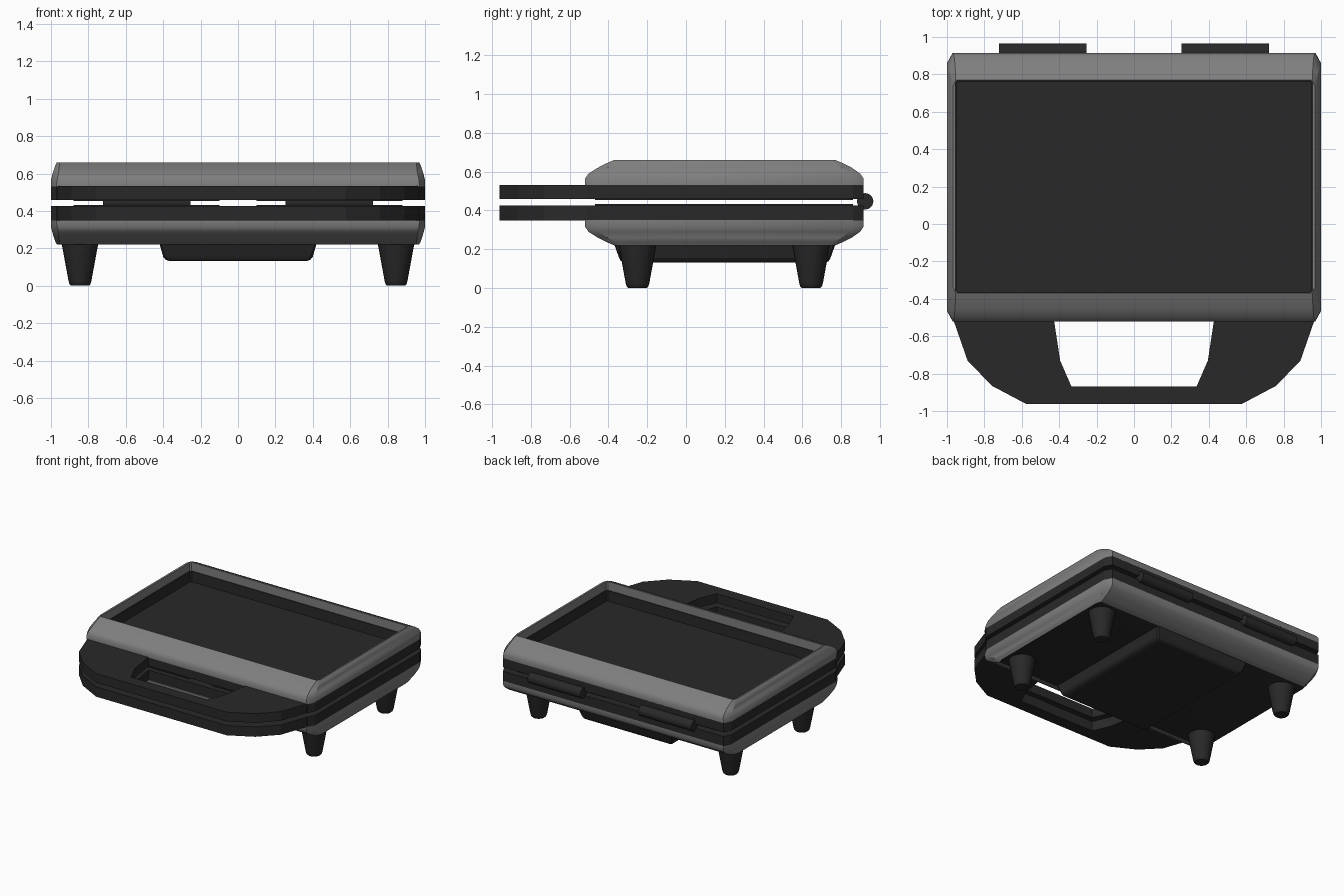
import bpy, bmesh, math

if "Cube" in bpy.data.objects:
    bpy.data.objects.remove(bpy.data.objects["Cube"], do_unlink=True)


def material(name, v):
    m = bpy.data.materials.new(name)
    m.use_nodes = True
    m.diffuse_color = (v, v, v, 1)
    bsdf = m.node_tree.nodes["Principled BSDF"]
    bsdf.inputs["Base Color"].default_value = (v, v, v, 1)
    bsdf.inputs["Roughness"].default_value = 0.6
    return m


GREY = material("shell grey", 0.21)
DARK = material("charcoal plastic", 0.022)


def finish(name, bm, mats, smooth=None):
    bmesh.ops.recalc_face_normals(bm, faces=bm.faces[:])
    me = bpy.data.meshes.new(name)
    bm.to_mesh(me)
    bm.free()
    for m in mats:
        me.materials.append(m)
    ob = bpy.data.objects.new(name, me)
    bpy.context.collection.objects.link(ob)
    if smooth:
        bpy.ops.object.select_all(action='DESELECT')
        ob.select_set(True)
        bpy.context.view_layer.objects.active = ob
        bpy.ops.object.shade_smooth_by_angle(angle=math.radians(smooth))
    return ob


def octagon(x, y0, y1, cx, cy):
    """Rectangle outline with cut corners."""
    return [(x, y0 + cy), (x, y1 - cy), (x - cx, y1), (-x + cx, y1),
            (-x, y1 - cy), (-x, y0 + cy), (-x + cx, y0), (x - cx, y0)]


def loft(name, rings, mats=(DARK,), dark_from=None, smooth=None, frame=False):
    """Join stacked (outline, z) rings, capped or closed into a frame;
    faces from ring dark_from on use slot 1."""
    bm = bmesh.new()
    loops = [[bm.verts.new((x, y, z)) for x, y in pts] for pts, z in rings]
    n = len(loops[0])
    for k in range(len(loops) - (not frame)):
        lo, hi = loops[k], loops[(k + 1) % len(loops)]
        for i in range(n):
            j = (i + 1) % n
            f = bm.faces.new((lo[i], lo[j], hi[j], hi[i]))
            f.material_index = int(dark_from is not None and k >= dark_from)
    if not frame:
        bm.faces.new(loops[0])
        bm.faces.new(loops[-1]).material_index = int(dark_from is not None)
    return finish(name, bm, mats, smooth)


def box(name, x0, x1, y0, y1, z0, z1):
    pts = [(x0, y0), (x1, y0), (x1, y1), (x0, y1)]
    return loft(name, [(pts, z0), (pts, z1)])


def cone(name, x, y, steps, segs=24):
    """Round part from (z, radius) steps."""
    ang = [2 * math.pi * i / segs for i in range(segs)]
    return loft(name, [([(x + r * math.cos(a), y + r * math.sin(a)) for a in ang], z)
                       for z, r in steps], smooth=35)


# Curved shells: z, half width, front, back, corner cuts
PROFILE = [(0.53, 1.0, -0.52, 0.915, 0.03, 0.055),
           (0.565, 1.0, -0.52, 0.915, 0.032, 0.057),
           (0.59, 0.994, -0.503, 0.898, 0.032, 0.055),
           (0.62, 0.985, -0.455, 0.855, 0.028, 0.05),
           (0.643, 0.977, -0.41, 0.81, 0.022, 0.045),
           (0.66, 0.968, -0.37, 0.77, 0.015, 0.035)]
MID = 0.88
outer = [(octagon(*p[1:]), p[0]) for p in PROFILE]
# Upper shell: an open frame, grey then dark down its inner wall
opening = octagon(0.955, -0.366, 0.766, 0.01, 0.01)
well = octagon(0.95, -0.363, 0.763, 0.01, 0.01)
inner = [(opening, 0.658), (opening, 0.59), (well, 0.588), (well, 0.53)]
loft("upper_shell", outer + inner, (GREY, DARK), len(outer) + 1, 35, frame=True)
# Lower shell with a flat dark underside
loft("lower_shell", [(p, MID - z) for p, z in outer], (GREY, DARK), len(outer), 35)

# Cooking plates with matching handles; the upper one holds the sunken floor
HALF = [(0.97, -0.50), (0.89, -0.73), (0.76, -0.865), (0.575, -0.963)]
HOLE = [(0.335, -0.868), (0.395, -0.73), (0.43, -0.50)]
body = octagon(1.0, -0.512, 0.915, 0.03, 0.055)
for side, z0, z1, sunk in (("upper", 0.459, 0.532, [(well, 0.532), (well, 0.505)]),
                           ("lower", 0.348, 0.426, [])):
    loft(side + "_plate", [(body, z0), (body, z1)] + sunk)
    bm = bmesh.new()
    right = HALF + HOLE
    rows = {}
    for s in (1, -1):
        for z in (z0, z1):
            rows[s, z] = [bm.verts.new((s * x, y, z)) for x, y in right]
    for s in (1, -1):
        lo, hi = rows[s, z0], rows[s, z1]
        bm.faces.new(lo)
        bm.faces.new(hi)
        for i in (0, 1, 2, 4, 5, 6):
            j = (i + 1) % 7
            bm.faces.new((lo[i], lo[j], hi[j], hi[i]))
    # Grip bar joining the two arms
    a, b, c, d = rows[1, z0], rows[-1, z0], rows[1, z1], rows[-1, z1]
    bm.faces.new((a[3], a[4], b[4], b[3]))
    bm.faces.new((c[3], c[4], d[4], d[3]))
    bm.faces.new((a[3], b[3], d[3], c[3]))
    bm.faces.new((a[4], b[4], d[4], c[4]))
    finish(side + "_handle", bm, (DARK,))
    # Raised grill pads facing the gap
    zs = (z0 - 0.005, z0 + 0.01) if side == "upper" else (z1 - 0.01, z1 + 0.006)
    for s, tag in ((1, "left"), (-1, "right")):
        x0, x1 = sorted((s * 0.10, s * 0.88))
        box(f"{side}_grill_pad_{tag}", x0, x1, -0.47, 0.86, *zs)

# Hinge barrels
for s, tag in ((1, "left"), (-1, "right")):
    bm = bmesh.new()
    bmesh.ops.create_cone(bm, cap_ends=True, segments=24, radius1=0.042, radius2=0.042, depth=0.467)
    ob = finish("hinge_" + tag, bm, (DARK,), 35)
    ob.rotation_euler = (0, math.pi / 2, 0)
    ob.location = (s * 0.488, 0.924, 0.447)

# Tapered feet
for x, sx in ((0.845, "left"), (-0.845, "right")):
    for y, sy in ((-0.25, "front"), (0.645, "back")):
        cone(f"{sy}_{sx}_foot", x, y,
             [(0.23, 0.10), (0.20, 0.093), (0.025, 0.061), (0.008, 0.056), (0.0, 0.048)])

# Underside tray
loft("underside_tray", [(octagon(hx, y0, y1, 0.01, 0.01), z) for z, hx, y0, y1 in
                        ((0.225, 0.42, -0.37, 0.77), (0.155, 0.40, -0.345, 0.745),
                         (0.14, 0.388, -0.337, 0.737), (0.132, 0.368, -0.325, 0.725))])
